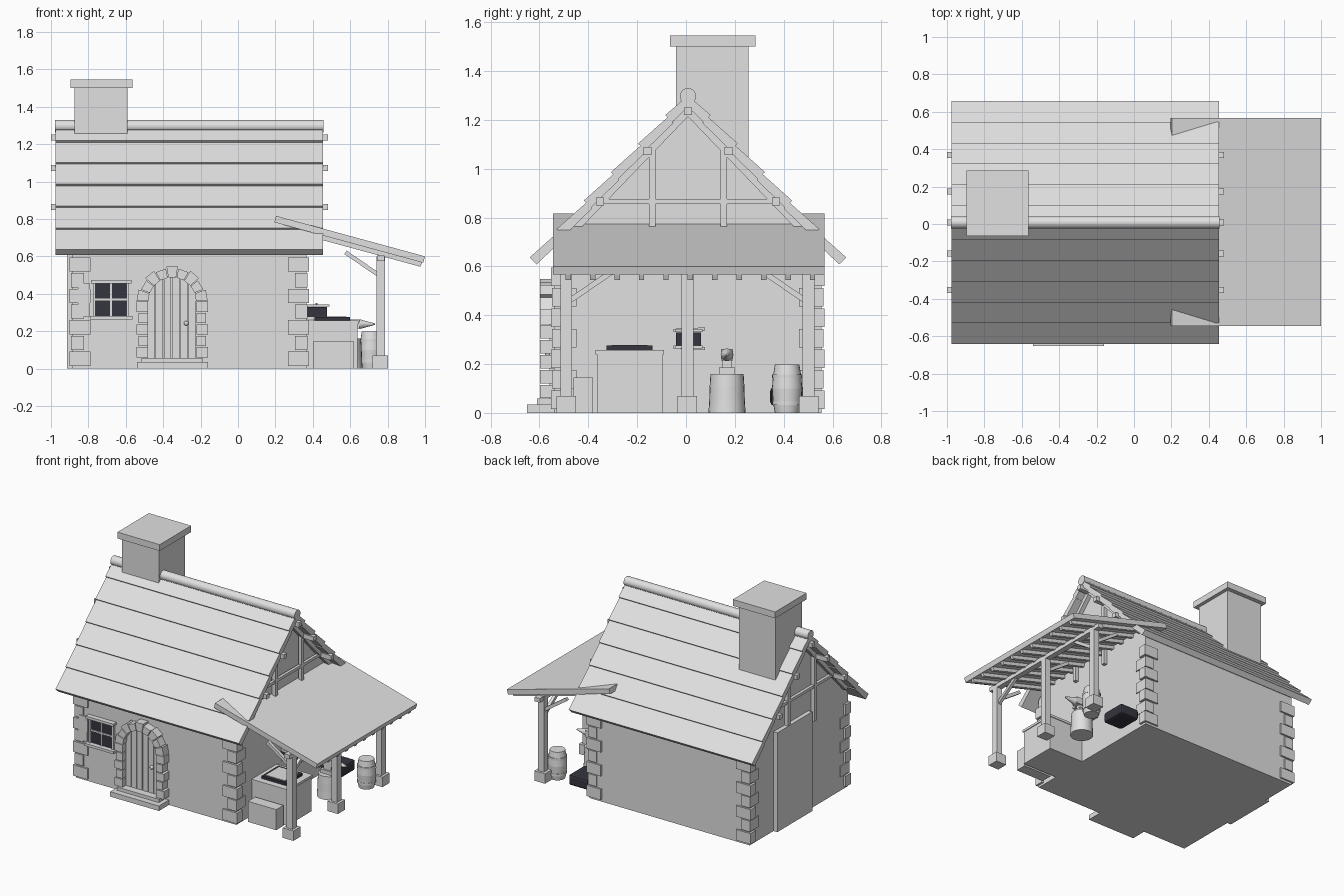
import bpy, bmesh, math
from mathutils import Vector, Matrix

cube = bpy.data.objects.get("Cube")
if cube:
    bpy.data.objects.remove(cube, do_unlink=True)


def material(name, rgb):
    m = bpy.data.materials.new(name)
    m.use_nodes = True
    m.diffuse_color = (*rgb, 1)
    m.node_tree.nodes["Principled BSDF"].inputs["Base Color"].default_value = (*rgb, 1)
    return m


GREY = material("pale_grey", (0.75, 0.75, 0.75))
DARK = material("dark_iron", (0.035, 0.035, 0.05))


def finish(name, bm, mat=GREY, smooth=False):
    bmesh.ops.recalc_face_normals(bm, faces=bm.faces)
    mesh = bpy.data.meshes.new(name)
    bm.to_mesh(mesh)
    bm.free()
    mesh.materials.append(mat)
    ob = bpy.data.objects.new(name, mesh)
    bpy.context.collection.objects.link(ob)
    if smooth:
        bpy.ops.object.select_all(action="DESELECT")
        ob.select_set(True)
        bpy.context.view_layer.objects.active = ob
        bpy.ops.object.shade_smooth_by_angle(angle=math.radians(40))
    return ob


def prism(bm, pts, a, b, axis="x"):
    # Extrude a 2D outline: (y, z) along x, or (x, z) along y
    def at(p, t):
        return (t, p[0], p[1]) if axis == "x" else (p[0], t, p[1])
    lo = [bm.verts.new(at(p, a)) for p in pts]
    hi = [bm.verts.new(at(p, b)) for p in pts]
    bm.faces.new(lo)
    bm.faces.new(hi[::-1])
    for i in range(len(pts)):
        j = (i + 1) % len(pts)
        bm.faces.new((lo[i], lo[j], hi[j], hi[i]))


def box(bm, x0, x1, y0, y1, z0, z1):
    prism(bm, [(y0, z0), (y1, z0), (y1, z1), (y0, z1)], x0, x1)


def beam(bm, p, q, w):
    # Square timber between two points
    p, q = Vector(p), Vector(q)
    rot = (q - p).to_track_quat("Z", "Y").to_matrix().to_4x4()
    m = Matrix.Translation((p + q) / 2) @ rot @ Matrix.Diagonal((w, w, (q - p).length, 1))
    bmesh.ops.create_cube(bm, size=1, matrix=m)


def rod(bm, p, q, r0, r1, n=16):
    p, q = Vector(p), Vector(q)
    rot = (q - p).to_track_quat("Z", "Y").to_matrix().to_4x4()
    bmesh.ops.create_cone(bm, cap_ends=True, segments=n, radius1=r0, radius2=r1,
                          depth=(q - p).length, matrix=Matrix.Translation((p + q) / 2) @ rot)


def lathe(bm, profile, x, y):
    for (r0, z0), (r1, z1) in zip(profile, profile[1:]):
        rod(bm, (x, y, z0), (x, y, z1), r0, r1, 24)


def boxes(name, *sizes, mat=GREY):
    bm = bmesh.new()
    for s in sizes:
        box(bm, *s)
    return finish(name, bm, mat)


MID = 0.008  # y of the ridge

# House body with gables
bm = bmesh.new()
prism(bm, [(-.54, 0), (.555, 0), (.555, .66), (MID, 1.25), (-.54, .66)], -.885, .365)
finish("house_walls", bm)
boxes("chimney_breast", (-.915, -.8, -.1, .29, 0, .7))

# Corner stones, alternately long and short
bm = bmesh.new()
for sx, x in ((1, -.9), (-1, .38)):
    for sy, y in ((1, -.553), (-1, .567)):
        for k in range(7):
            lx, ly = (.112, .06) if k % 2 == 0 else (.068, .1)
            z = .015 + k * .084
            inset = .008 * (k % 2)
            xa, ya = x + sx * inset, y + sy * inset * .5
            box(bm, *sorted((xa, xa + sx * lx)), *sorted((ya, ya + sy * ly)), z, z + .076)
finish("corner_stones", bm)

# Main roof: overlapping boards down each slope
SLOPE = 1.05
norm = math.hypot(1, SLOPE)
bm = bmesh.new()
for s in (-1, 1):
    def on_slope(d, h):
        return (MID + s * (d + h * SLOPE) / norm, 1.31 + (h - d * SLOPE) / norm)
    edges = [0, .13] + [.13 + .161 * k for k in range(1, 6)]
    for d0, d1 in zip(edges, edges[1:]):
        prism(bm, [on_slope(d0, -.042), on_slope(d0, -.008), on_slope(d1, .005),
                   on_slope(d1, -.036)], -.975, .455)
finish("roof_boards", bm)
bm = bmesh.new()
rod(bm, (-.978, MID, 1.297), (.458, MID, 1.297), .033, .033, 20)
finish("ridge_pole", bm, smooth=True)

# Purlins through both gables
PURLINS = [(0, 1.235), (-.166, 1.073), (.166, 1.073), (-.36, .865), (.36, .865)]
boxes("purlins", *[(-1, .48, MID + y - .016, MID + y + .016, z - .016, z + .016)
                   for y, z in PURLINS])

# Gable timber frames
bm = bmesh.new()
for x in (-.9, .385):
    for s in (-1, 1):
        beam(bm, (x, MID, 1.235), (x, MID + s * .5, .715), .03)
        beam(bm, (x, MID + s * .146, .62), (x, MID + s * .146, 1.085), .026)
    beam(bm, (x, MID - .36, .866), (x, MID + .36, .866), .02)
finish("gable_frames", bm)

# Chimney
boxes("chimney", (-.875, -.59, -.04, .255, .9, 1.505), (-.895, -.565, -.065, .285, 1.5, 1.545))

# Door: arched planks, stone surround, steps and ring
DX, DZ = -.352, .36
bm = bmesh.new()
for k in range(6):
    a = -.132 + k * .044
    b = a + .039
    top = [DZ + math.sqrt(.136 ** 2 - t * t) for t in (a, b)]
    prism(bm, [(DX + a, .05), (DX + b, .05), (DX + b, top[1]), (DX + a, top[0])],
          -.558, -.53, "y")
finish("door_planks", bm)
bm = bmesh.new()
N = 9
for k in range(N):
    a0, a1 = (math.pi * (k + e) / N for e in (.04, .96))
    r = .19 if k % 2 == 0 else .178
    prism(bm, [(DX + q * math.cos(a), DZ + q * math.sin(a))
               for q, a in ((.128, a0), (r, a0), (r, a1), (.128, a1))], -.598, -.53, "y")
for s in (-1, 1):
    for k in range(5):
        outer = .192 if k % 2 == 0 else .18
        z = .06 + k * .061
        box(bm, *sorted((DX + s * .13, DX + s * outer)), -.598, -.53, z, z + .055)
finish("door_surround", bm)
boxes("door_steps", (-.54, -.16, -.652, -.53, 0, .035), (-.515, -.19, -.61, -.53, .035, .058))
bm = bmesh.new()
bmesh.ops.create_uvsphere(bm, u_segments=12, v_segments=8, radius=.013,
                          matrix=Matrix.Translation((-.277, -.565, .243)))
finish("door_knob", bm, smooth=True)

# Window
boxes("window_glass", (-.765, -.592, -.546, -.535, .28, .455), mat=DARK)
boxes("window_frame", (-.785, -.57, -.575, -.53, .455, .473), (-.79, -.565, -.58, -.53, .264, .282),
      (-.775, -.762, -.558, -.53, .28, .456), (-.595, -.582, -.558, -.53, .28, .456),
      (-.685, -.673, -.554, -.53, .28, .456), (-.765, -.592, -.554, -.53, .364, .376),
      (-.855, -.79, -.553, -.53, .28, .456))

# Lean-to roof and its rafters
def slab(top, bottom, x0, x1):
    def at(x, drop):
        return (x, .818 - (x - .2) * .272 - drop)
    return [at(x0 + .008, top), at(x1, top), at(x1 - .01, bottom), at(x0, bottom)]


bm = bmesh.new()
prism(bm, slab(0, .037, .195, 1), -.545, .568, "y")
finish("lean_to_roof", bm)
bm = bmesh.new()
for k in range(11):
    y = -.452 + k * .1 - .03
    prism(bm, slab(.036, .062, .36, .985), y - .011, y + .011, "y")
finish("lean_to_rafters", bm)

# Posts, feet, braces and the long plate
POSTS = (-.49, .006, .502)
boxes("lean_to_posts", *[(.74, .785, y - .024, y + .024, .06, .6) for y in POSTS])
boxes("post_feet", *[(.72, .803, y - .04, y + .04, 0, .07) for y in POSTS])
bm = bmesh.new()
box(bm, .742, .783, -.545, .568, .575, .605)
for y in POSTS:
    beam(bm, (.76, y, .495), (.575, y, .622), .022)
for y, s in ((POSTS[0], 1), (POSTS[2], -1)):
    beam(bm, (.762, y, .45), (.762, y + s * .19, .58), .022)
finish("lean_to_braces", bm)

# Forge counter, tray and water trough
boxes("forge_counter", (.36, .64, -.365, -.095, 0, .24), (.36, .645, -.37, -.09, .24, .257))
boxes("forge_tray", (.41, .6, -.325, -.137, .255, .275), mat=DARK)
boxes("forge_ash", (.43, .58, -.305, -.157, .27, .279))
boxes("trough", (.4, .62, -.46, -.38, 0, .145))

# Wall bellows
boxes("bellows_bag", (.36, .475, -.04, .062, .275, .33), mat=DARK)
bm = bmesh.new()
for z in (.27, .338):
    beam(bm, (.42, -.052, z), (.42, .078, z + (.006 if z > .3 else -.006)), .012)
    box(bm, .36, .49, -.045, .068, z - .006, z + .006)
finish("bellows_boards", bm)

# Anvil on a stump
bm = bmesh.new()
lathe(bm, [(.076, 0), (.073, .05), (.071, .11), (.068, .16)], .59, .168)
finish("stump", bm, smooth=True)
bm = bmesh.new()
box(bm, .545, .635, .136, .2, .16, .185)
box(bm, .56, .62, .15, .186, .185, .22)
box(bm, .52, .65, .143, .193, .215, .262)
rod(bm, (.65, .168, .238), (.732, .168, .238), .026, .004)
finish("anvil", bm)

# Barrel with hoops
bm = bmesh.new()
lathe(bm, [(.05, 0), (.058, .045), (.062, .1), (.058, .15), (.05, .198)], .712, .414)
for z, r in ((.04, .06), (.15, .061)):
    rod(bm, (.712, .414, z - .008), (.712, .414, z + .008), r, r, 24)
finish("barrel", bm, smooth=True)

# Dark coal box by the wall
ob = boxes("coal_box", (.4, .55, .345, .525, .03, .105), mat=DARK)
bev = ob.modifiers.new("soft_edges", "BEVEL")
bev.width = .015
bev.segments = 2
